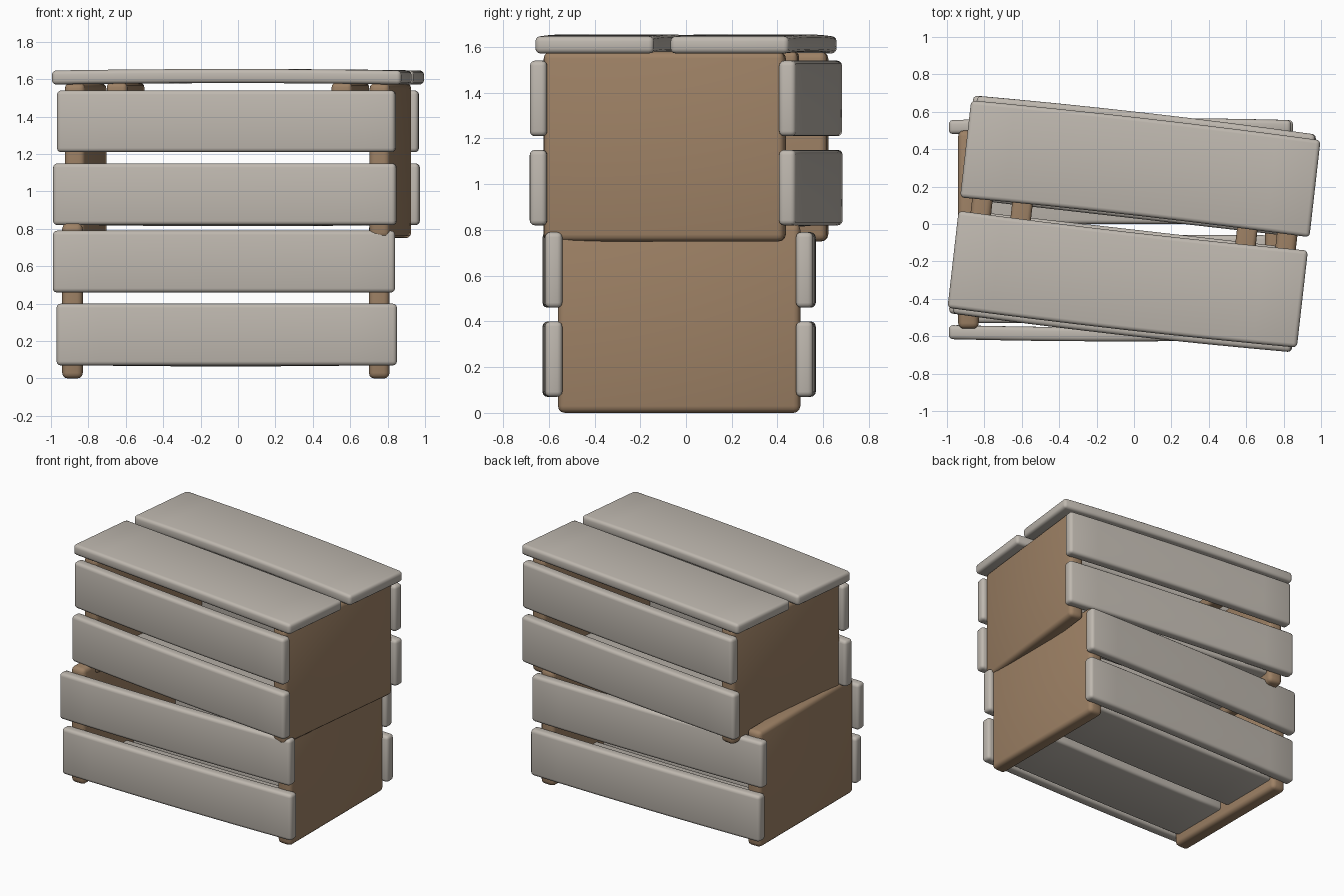
import bpy, bmesh, math
from mathutils import Matrix, Vector

cube = bpy.data.objects.get("Cube")
if cube:
    bpy.data.objects.remove(cube, do_unlink=True)


def material(name, color):
    mat = bpy.data.materials.new(name)
    mat.use_nodes = True
    mat.diffuse_color = color
    bsdf = mat.node_tree.nodes["Principled BSDF"]
    bsdf.inputs["Base Color"].default_value = color
    bsdf.inputs["Roughness"].default_value = 0.8
    return mat


GREY = material("weathered grey planks", (0.52, 0.48, 0.43, 1))
BROWN = material("brown wood", (0.34, 0.22, 0.13, 1))


def board(name, size, center, frame, mat, bow=(0, 0, 0), bevel=0.022):
    """Rounded board; 'bow' pushes the middle of its length sideways."""
    bm = bmesh.new()
    bmesh.ops.create_cube(bm, size=1)
    bmesh.ops.scale(bm, vec=size, verts=bm.verts)
    bmesh.ops.bevel(bm, geom=bm.edges[:], offset=bevel, segments=3,
                    profile=0.5, affect='EDGES', clamp_overlap=True)
    # lengthwise loops so that the board can bend
    if any(bow):
        for i in range(1, 8):
            x = size[0] * (i / 8 - 0.5)
            bmesh.ops.bisect_plane(bm, geom=bm.verts[:] + bm.edges[:] + bm.faces[:],
                                   plane_co=(x, 0, 0), plane_no=(1, 0, 0))
        for v in bm.verts:
            t = 1 - (2 * v.co.x / size[0]) ** 2
            v.co += Vector(bow) * t
    bmesh.ops.recalc_face_normals(bm, faces=bm.faces)
    mesh = bpy.data.meshes.new(name)
    bm.to_mesh(mesh)
    bm.free()
    mesh.materials.append(mat)
    obj = bpy.data.objects.new(name, mesh)
    bpy.context.collection.objects.link(obj)
    obj.matrix_world = frame @ Matrix.Translation(center)
    bpy.ops.object.select_all(action='DESELECT')
    obj.select_set(True)
    bpy.context.view_layer.objects.active = obj
    bpy.ops.object.shade_smooth_by_angle(angle=math.radians(40))
    return obj


def crate(label, frame, lengths, shifts):
    # solid end panels
    for side, s in (("left", 1), ("right", -1)):
        board(f"{label}_end_panel_{side}", (0.11, 1.06, 0.83),
              (s * 0.82, 0, 0.415), frame, BROWN, bevel=0.03)
    # two slats on the front and the back
    for face, s in (("front", -1), ("back", 1)):
        for row, z in enumerate((0.235, 0.625)):
            board(f"{label}_{face}_slat_{row + 1}", (lengths[row], 0.075, 0.33),
                  (shifts[row], s * 0.548, z), frame, GREY, bow=(0, s * 0.012, 0))
    # floor planks between the end panels
    for face, s in (("front", -1), ("back", 1)):
        board(f"{label}_floor_plank_{face}", (1.56, 0.47, 0.075),
              (0, s * 0.265, 0.108), frame, GREY, bow=(0, 0, -0.006))


# lower crate
lower = Matrix.Translation((-0.065, -0.03, 0))
crate("lower_crate", lower, (1.82, 1.83), (0.005, -0.01))

# upper crate, turned slightly
turn = Matrix.Rotation(math.radians(-6.5), 4, 'Z')
upper = Matrix.Translation((0, 0, 0.75)) @ turn
crate("upper_crate", upper, (1.845, 1.82), (-0.008, 0))

# lid planks with battens underneath
for face, s in (("front", -1), ("back", 1)):
    board(f"lid_plank_{face}", (1.88, 0.522, 0.075), (0, s * 0.297, 1.609),
          turn, GREY, bow=(0, s * 0.01, 0.008))
for side, s in (("left", 1), ("right", -1)):
    board(f"lid_batten_{side}", (0.11, 0.85, 0.09), (s * 0.605, 0, 1.535),
          turn, BROWN)
